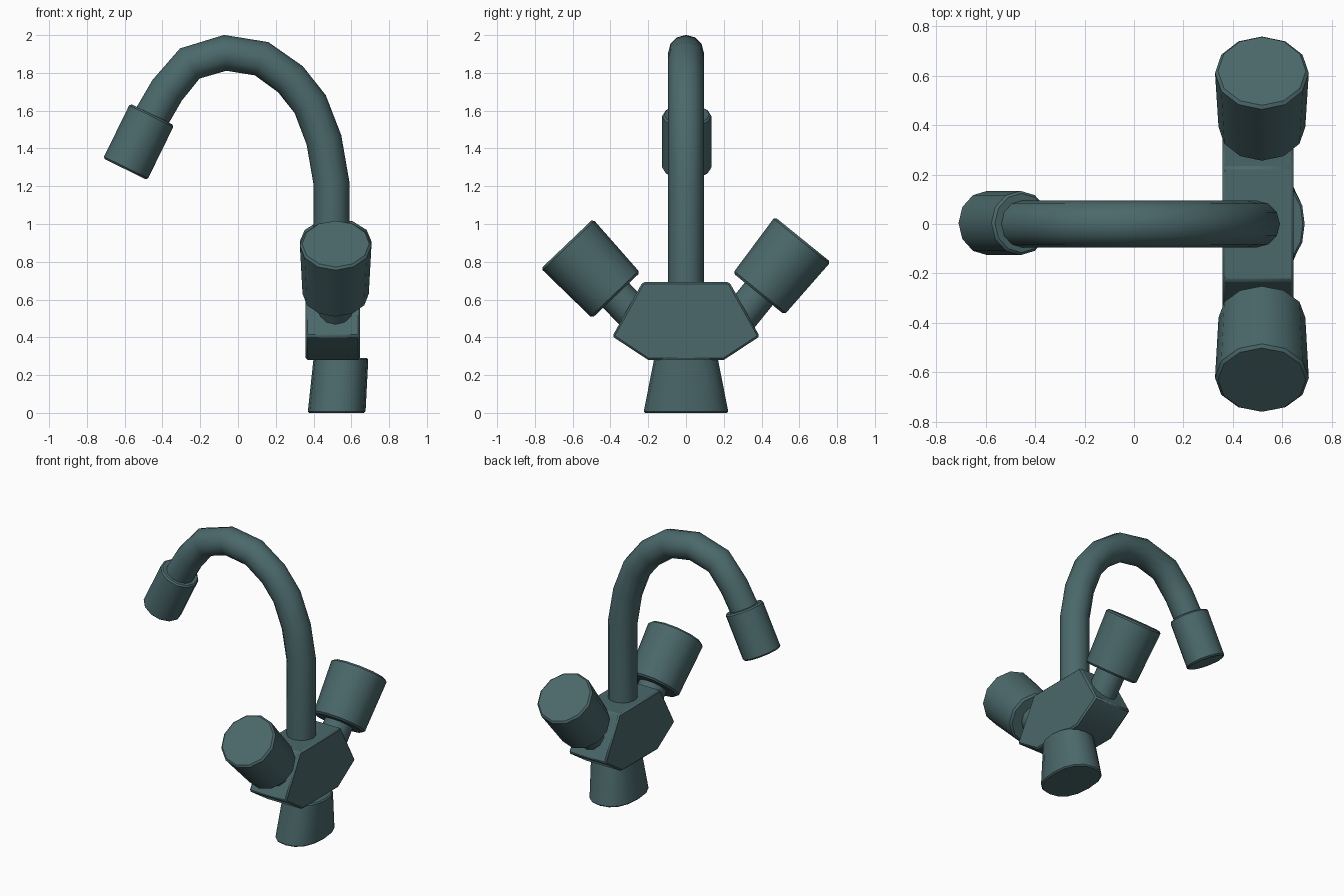
import bpy, bmesh, math
from mathutils import Vector

if "Cube" in bpy.data.objects:
    bpy.data.objects.remove(bpy.data.objects["Cube"])

SIDES = 12
AXIS_X = 0.517  # centre line of the body and taps

teal = bpy.data.materials.new("dark teal")
teal.use_nodes = True
colour = (0.07, 0.14, 0.147, 1)
teal.diffuse_color = colour
teal.node_tree.nodes["Principled BSDF"].inputs["Base Color"].default_value = colour


def finish(ob, bevel=0.0):
    ob.data.materials.clear()
    ob.data.materials.append(teal)
    bpy.ops.object.select_all(action="DESELECT")
    ob.select_set(True)
    bpy.context.view_layer.objects.active = ob
    bpy.ops.object.shade_smooth_by_angle(angle=math.radians(40))
    if bevel:
        mod = ob.modifiers.new("soft edges", "BEVEL")
        mod.width = bevel
        mod.segments = 1
        mod.limit_method = "ANGLE"
        mod.angle_limit = math.radians(40)
    return ob


def add_mesh(name, bm, bevel=0.0):
    bmesh.ops.recalc_face_normals(bm, faces=bm.faces)
    mesh = bpy.data.meshes.new(name)
    bm.to_mesh(mesh)
    bm.free()
    ob = bpy.data.objects.new(name, mesh)
    bpy.context.collection.objects.link(ob)
    return finish(ob, bevel)


def rod(name, start, end, r_start, r_end, bevel=0.0):
    """Capped round bar between two points."""
    start, end = Vector(start), Vector(end)
    bm = bmesh.new()
    bmesh.ops.create_cone(bm, cap_ends=True, segments=SIDES, radius1=r_start,
                          radius2=r_end, depth=(end - start).length)
    ob = add_mesh(name, bm, bevel)
    ob.location = (start + end) / 2
    ob.rotation_euler = (end - start).to_track_quat("Z", "Y").to_euler()
    return ob


# Pedestal: oval foot narrowing to a rounder top
bm = bmesh.new()
bmesh.ops.create_cone(bm, cap_ends=True, segments=16, radius1=1, radius2=1, depth=1)
for v in bm.verts:
    top = v.co.z > 0
    cx, rx, ry = (0.545, 0.145, 0.168) if top else (0.522, 0.153, 0.225)
    boxy = [math.copysign(abs(c) ** 0.85, c) for c in v.co.xy]
    v.co = (cx + rx * boxy[0], ry * boxy[1], 0.29 if top else 0)
add_mesh("pedestal", bm, 0.008)

# Body: six-sided profile extruded across x
half = [(0.2, 0.28), (0.39, 0.405), (0.23, 0.692)]
profile = half + [(-y, z) for y, z in reversed(half)]
bm = bmesh.new()
face = bm.faces.new([bm.verts.new((0.358, y, z)) for y, z in profile])
extruded = bmesh.ops.extrude_face_region(bm, geom=[face])["geom"]
bmesh.ops.translate(bm, vec=(0.287, 0, 0),
                    verts=[g for g in extruded if isinstance(g, bmesh.types.BMVert)])
add_mesh("body", bm, 0.01)

# Taps: a thin stem and a flared knob on each side, at slightly different tilts
for side, inner, outer in (("right", (-0.37, 0.622), (-0.63, 0.895)),
                           ("left", (0.385, 0.63), (0.618, 0.918))):
    a, b = Vector((AXIS_X, *inner)), Vector((AXIS_X, *outer))
    along = (b - a).normalized()
    rod(side + "_stem", a - along * 0.22, a + along * 0.03, 0.095, 0.095)
    rod(side + "_knob", a, b, 0.175, 0.19, 0.012)

# Spout: round pipe swept along a gooseneck path
path = [(0.495, 0.66), (0.495, 1.215), (0.455, 1.445), (0.382, 1.635),
        (0.277, 1.767), (0.125, 1.875), (-0.068, 1.906), (-0.255, 1.85),
        (-0.375, 1.708), (-0.49, 1.51)]
curve = bpy.data.curves.new("spout", "CURVE")
curve.dimensions = "3D"
curve.bevel_depth = 0.095
curve.bevel_resolution = 4
curve.use_fill_caps = True
line = curve.splines.new("POLY")
line.points.add(len(path) - 1)
for p, (x, z) in zip(line.points, path):
    p.co = (x, 0, z, 1)
spout = bpy.data.objects.new("spout", curve)
bpy.context.collection.objects.link(spout)
bpy.ops.object.select_all(action="DESELECT")
spout.select_set(True)
bpy.context.view_layer.objects.active = spout
bpy.ops.object.convert(target="MESH")
finish(bpy.context.view_layer.objects.active)

# Nozzle at the end of the spout
rod("nozzle", (-0.455, 0.004, 1.58), (-0.597, 0.004, 1.29), 0.13, 0.13, 0.01)
